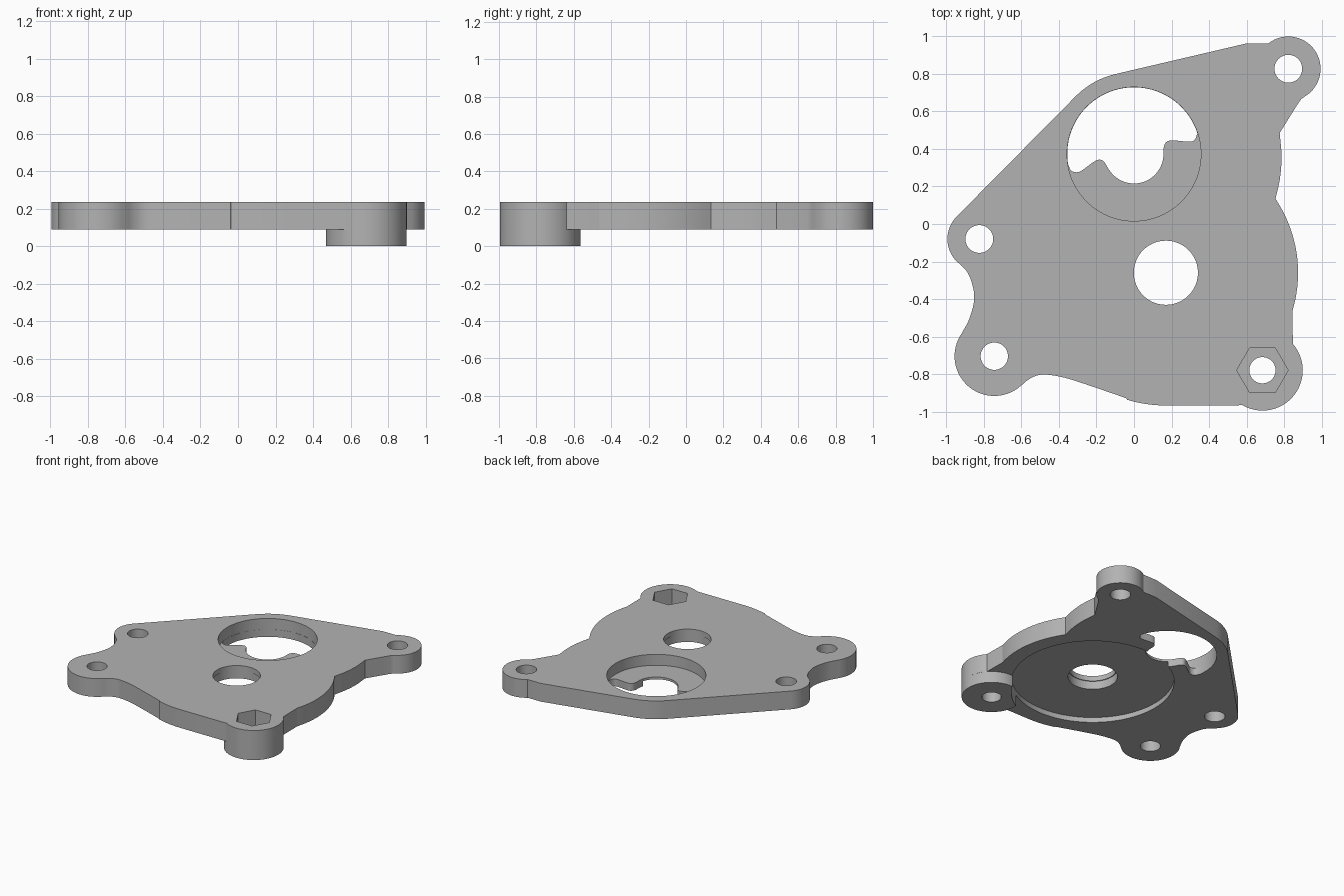
import bpy
import bmesh
from math import cos, sin, radians
from mathutils import Vector

if "Cube" in bpy.data.objects:
    bpy.data.objects.remove(bpy.data.objects["Cube"], do_unlink=True)

# Key heights and centres
BOTTOM, TOP = 0.09, 0.235
SHAFT = (0.17, -0.26)
POCKET = (0.0, 0.373)
BOSS = (0.685, -0.78)
EAR_BACK = (0.823, 0.828)
EAR_SIDE = (-0.825, -0.08)
EAR_FRONT = (-0.745, -0.705)

grey = bpy.data.materials.new("plain grey")
grey.use_nodes = True
grey.diffuse_color = (0.45, 0.45, 0.45, 1)
grey.node_tree.nodes["Principled BSDF"].inputs["Base Color"].default_value = grey.diffuse_color


def arc(centre, r, start, end, step=4):
    """Points on an arc, angles in degrees."""
    n = max(2, round(abs(end - start) / step))
    angles = [radians(start + (end - start) * i / n) for i in range(n + 1)]
    return [(centre[0] + r * cos(a), centre[1] + r * sin(a)) for a in angles]


def circle(centre, r, sides=72):
    return arc(centre, r, 0, 360, 360 / sides)[:-1]


def curve(points, n=5):
    """Smooth curve through a few points."""
    p = [Vector(q) for q in points]
    p = [2 * p[0] - p[1]] + p + [2 * p[-1] - p[-2]]
    out = []
    for a, b, c, d in zip(p, p[1:], p[2:], p[3:]):
        for i in range(n):
            t = i / n
            v = 0.5 * (2 * b + (c - a) * t + (2 * a - 5 * b + 4 * c - d) * t**2
                       + (3 * b - a - 3 * c + d) * t**3)
            out.append(tuple(v))
    return out + [tuple(p[-2])]


def prism(name, outline, z0, z1):
    """Extrude a closed outline between two heights."""
    pts = []
    for q in outline:
        if not pts or (Vector(q) - Vector(pts[-1])).length > 0.002:
            pts.append(q)
    bm = bmesh.new()
    face = bm.faces.new([bm.verts.new((x, y, z0)) for x, y in pts])
    ext = bmesh.ops.extrude_face_region(bm, geom=[face])
    top = [g for g in ext["geom"] if isinstance(g, bmesh.types.BMVert)]
    bmesh.ops.translate(bm, verts=top, vec=(0, 0, z1 - z0))
    bmesh.ops.recalc_face_normals(bm, faces=bm.faces)
    mesh = bpy.data.meshes.new(name)
    bm.to_mesh(mesh)
    bm.free()
    mesh.materials.append(grey)
    obj = bpy.data.objects.new(name, mesh)
    bpy.context.collection.objects.link(obj)
    return obj


def combine(target, tool, operation):
    """Apply a boolean and discard the tool."""
    tool.hide_render = True
    mod = target.modifiers.new(tool.name, "BOOLEAN")
    mod.operation = operation
    mod.solver = "EXACT"
    mod.object = tool
    bpy.context.view_layer.objects.active = target
    bpy.ops.object.modifier_apply(modifier=mod.name)
    bpy.data.objects.remove(tool, do_unlink=True)


# Plate outline, clockwise from the back ear
outline = (
    arc(EAR_BACK, 0.172, 128, -58)
    + curve([(0.905, 0.675), (0.88, 0.65), (0.777, 0.485)], 3)
    + curve([(0.777, 0.485), (0.787, 0.36), (0.778, 0.24), (0.755, 0.135)])
    + arc(SHAFT, 0.705, 34, -17, 2)
    + [(0.845, -0.47)]
    + arc(BOSS, 0.215, 41, -120)
    + [(0.545, -0.967)]
    + arc(SHAFT, 0.708, -90, -107, 2)
    + curve([(-0.04, -0.93), (-0.125, -0.9), (-0.34, -0.828), (-0.45, -0.805),
             (-0.51, -0.806), (-0.56, -0.828), (-0.603, -0.863)])
    + arc(EAR_FRONT, 0.212, -49, -215)
    + curve([(-0.919, -0.583), (-0.878, -0.505), (-0.852, -0.40),
             (-0.866, -0.31), (-0.894, -0.25), (-0.936, -0.208)])
    + arc(EAR_SIDE, 0.17, 229, 135)
    + arc(POCKET, 0.438, 134, 103)
    + [(0.60, 0.963)]
)
plate = prism("cover_plate", outline, BOTTOM, TOP)

# Deep corner boss
combine(plate, prism("corner_boss", circle(BOSS, 0.2148, 90), 0, 0.2), "UNION")

# Round recess underneath, with the stepped shaft hole
combine(plate, prism("under_recess", circle(SHAFT, 0.586, 120), -0.1, 0.13), "DIFFERENCE")
combine(plate, prism("shaft_seat", circle(SHAFT, 0.178), -0.1, 0.195), "DIFFERENCE")
combine(plate, prism("shaft_hole", circle(SHAFT, 0.171), -0.1, 0.4), "DIFFERENCE")

# Round pocket from above with a shaped opening in its floor
combine(plate, prism("pocket", circle(POCKET, 0.357, 96), 0.148, 0.4), "DIFFERENCE")
opening = (
    arc(POCKET, 0.356, 18, 188)
    + curve([(-0.35, 0.315), (-0.336, 0.286), (-0.31, 0.276), (-0.28, 0.284),
             (-0.22, 0.328), (-0.186, 0.343), (-0.16, 0.332), (-0.138, 0.297)])
    + arc(POCKET, 0.157, 209, 365)
    + curve([(0.156, 0.40), (0.168, 0.432), (0.2, 0.446), (0.298, 0.439),
             (0.325, 0.452), (0.337, 0.48)])
)
combine(plate, prism("floor_opening", opening, -0.1, 0.3), "DIFFERENCE")

# Bolt holes and the hexagonal nut pocket
for centre, r in ((EAR_BACK, 0.074), (EAR_SIDE, 0.074), (EAR_FRONT, 0.073), (BOSS, 0.07)):
    combine(plate, prism("bolt_hole", circle(centre, r, 48), -0.1, 0.4), "DIFFERENCE")
combine(plate, prism("nut_pocket", circle(BOSS, 0.137, 6), 0.11, 0.4), "DIFFERENCE")

# Smooth curved walls, crisp rims
bpy.ops.object.select_all(action="DESELECT")
plate.select_set(True)
bpy.context.view_layer.objects.active = plate
bpy.ops.object.shade_smooth_by_angle(angle=radians(25))
